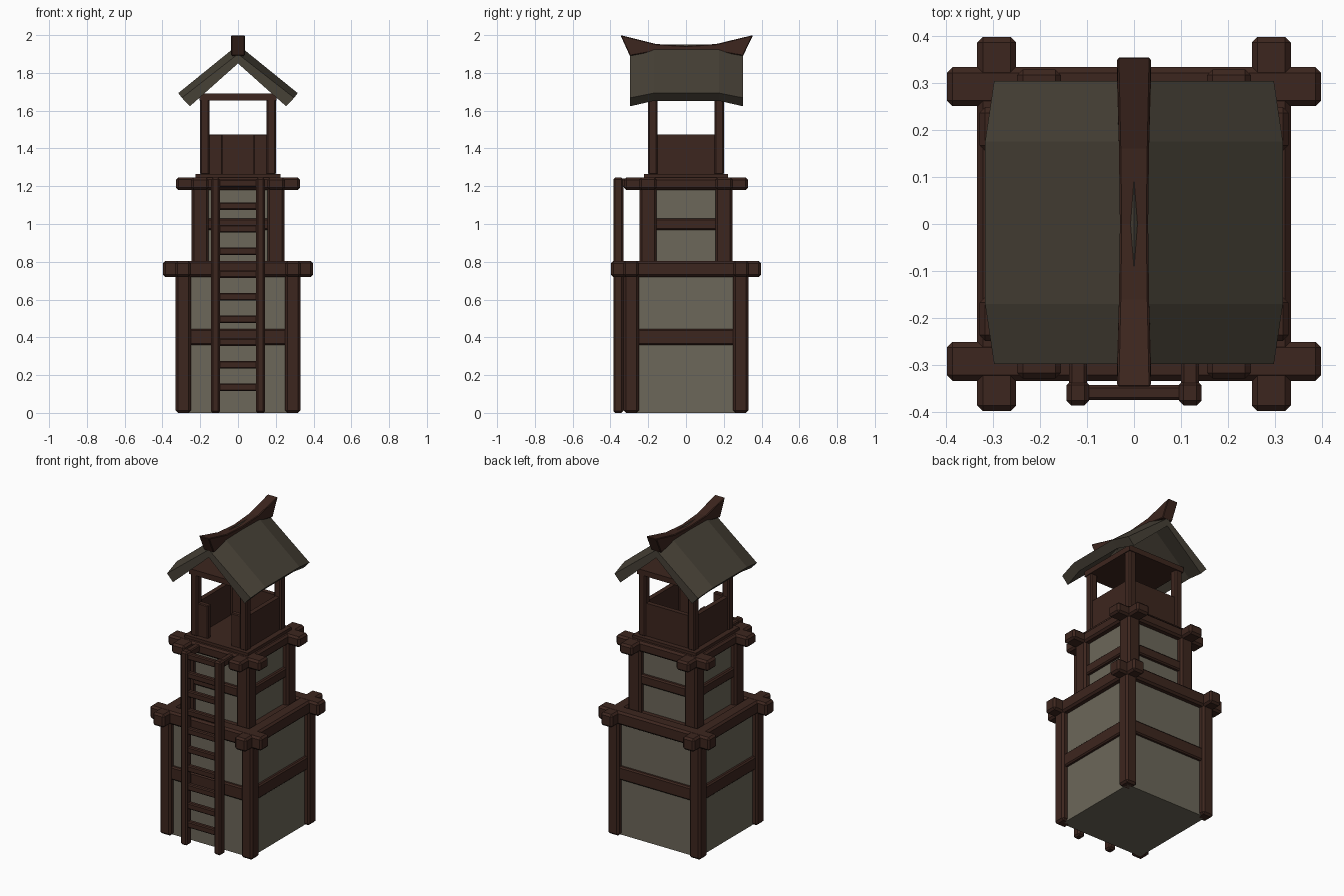
import bpy, bmesh

if "Cube" in bpy.data.objects:
    bpy.data.objects.remove(bpy.data.objects["Cube"])


def material(name, rgb):
    m = bpy.data.materials.new(name)
    m.diffuse_color = (*rgb, 1)
    m.use_nodes = True
    m.node_tree.nodes["Principled BSDF"].inputs["Base Color"].default_value = m.diffuse_color
    return m


WOOD = material("dark_wood", (0.046, 0.019, 0.013))
PLASTER = material("plaster", (0.15, 0.135, 0.1))
THATCH = material("thatch", (0.062, 0.052, 0.037))


def finish(name, bm, mat, bevel=0):
    bmesh.ops.recalc_face_normals(bm, faces=bm.faces)
    me = bpy.data.meshes.new(name)
    bm.to_mesh(me)
    bm.free()
    ob = bpy.data.objects.new(name, me)
    bpy.context.collection.objects.link(ob)
    me.materials.append(mat)
    if bevel:
        mod = ob.modifiers.new("chamfer", 'BEVEL')
        mod.width = bevel
        mod.segments = 1
    return ob


def box(name, x, y, z, mat=WOOD, bevel=0):
    """Box from (min, max) pairs on each axis."""
    bm = bmesh.new()
    bmesh.ops.create_cube(bm, size=1)
    for v in bm.verts:
        v.co = [(r[0] + r[1]) / 2 + c * (r[1] - r[0]) for r, c in zip((x, y, z), v.co)]
    return finish(name, bm, mat, bevel)


def span(s, a, b):
    return tuple(sorted((s * a, s * b)))


def loft(name, sections, mat, bevel=0):
    """Skin a closed solid through equal-length cross-sections."""
    bm = bmesh.new()
    rings = [[bm.verts.new(p) for p in s] for s in sections]
    n = len(rings[0])
    for a, b in zip(rings, rings[1:]):
        for i in range(n):
            j = (i + 1) % n
            bm.faces.new((a[i], a[j], b[j], b[i]))
    bm.faces.new(rings[0])
    bm.faces.new(rings[-1])
    return finish(name, bm, mat, bevel)


def tier(name, z0, z1, z2, outer, inner, wall, reach, mid):
    """Plaster block with corner posts, middle rails and crossing top beams."""
    box(name + "_wall", (-wall, wall), (-wall, wall), (z0, z1 + 0.02), PLASTER)
    box(name + "_deck", (-wall, wall), (-wall, wall), (z1 + 0.02, z2 - 0.015))
    face = (wall - 0.03, outer - 0.012)
    for s in (-1, 1):
        for t in (-1, 1):
            box(name + "_post", span(s, inner, outer), span(t, inner, outer),
                (z0, z1 + 0.03), WOOD, 0.012)
        box(name + "_mid_rail_x", (-inner - 0.01, inner + 0.01), span(s, *face), mid, WOOD, 0.008)
        box(name + "_mid_rail_y", span(s, *face), (-inner - 0.01, inner + 0.01), mid, WOOD, 0.008)
        box(name + "_top_beam_x", (-reach, reach), span(s, inner, outer + 0.003),
            (z1, z2), WOOD, 0.012)
        box(name + "_top_beam_y", span(s, inner, outer + 0.003), (-reach, reach),
            (z1, z2 - 0.001), WOOD, 0.012)


tier("lower", 0, 0.72, 0.805, 0.33, 0.25, 0.297, 0.397, (0.36, 0.445))
tier("upper", 0.77, 1.18, 1.247, 0.245, 0.155, 0.21, 0.328, (0.967, 1.03))

# Ladder
for s in (-1, 1):
    box("ladder_rail", span(s, 0.095, 0.143), (-0.385, -0.332), (0, 1.245), WOOD, 0.01)
    box("ladder_brace", span(s, 0.1, 0.138), (-0.345, -0.23), (1.195, 1.24), WOOD, 0.006)
for i in range(10):
    z = 0.135 + 0.12 * i
    box("ladder_rung", (-0.11, 0.11), (-0.374, -0.342), (z - 0.02, z + 0.02), WOOD, 0.006)

# Lookout cabin
box("cabin_floor", (-0.225, 0.225), (-0.222, 0.222), (1.235, 1.265))
box("cabin_ceiling", (-0.205, 0.205), (-0.205, 0.205), (1.655, 1.69))
for s in (-1, 1):
    for t in (-1, 1):
        box("cabin_post", span(s, 0.15, 0.2), span(t, 0.15, 0.2), (1.26, 1.665), WOOD, 0.008)
    box("cabin_side_wall", span(s, 0.16, 0.19), (-0.155, 0.155), (1.26, 1.475))
    box("cabin_front_wall", span(s, 0.082, 0.155), (-0.19, -0.155), (1.26, 1.475), WOOD, 0.005)
box("cabin_back_wall", (-0.155, 0.155), (0.16, 0.19), (1.26, 1.475))

# Gabled roof: middle stands proud, both ends dip
end = [(0, 1.90), (0.297, 1.668), (0.255, 1.623), (0, 1.85)]
middle = [(0, 1.949), (0.316, 1.693), (0.275, 1.652), (0, 1.893)]


def roof_section(y, half):
    o, eo, ei, i = half
    profile = [o, eo, ei, i, (-ei[0], ei[1]), (-eo[0], eo[1])]
    return [(x, y, z) for x, z in profile]


loft("roof", [roof_section(-0.297, end), roof_section(-0.17, middle),
              roof_section(0.175, middle), roof_section(0.303, end)], THATCH)

# Upswept ridge beam: (top y, top z, bottom y, bottom z, half width)
ridge = [(-0.347, 2.0, -0.297, 1.89, 0.036), (-0.16, 1.953, -0.16, 1.915, 0.032),
         (0, 1.943, 0, 1.905, 0.03), (0.16, 1.953, 0.16, 1.915, 0.032),
         (0.355, 2.0, 0.302, 1.89, 0.036)]
loft("ridge_beam", [[(-w, ty, tz), (w, ty, tz), (w, by, bz), (-w, by, bz)]
                    for ty, tz, by, bz, w in ridge], WOOD, 0.004)
